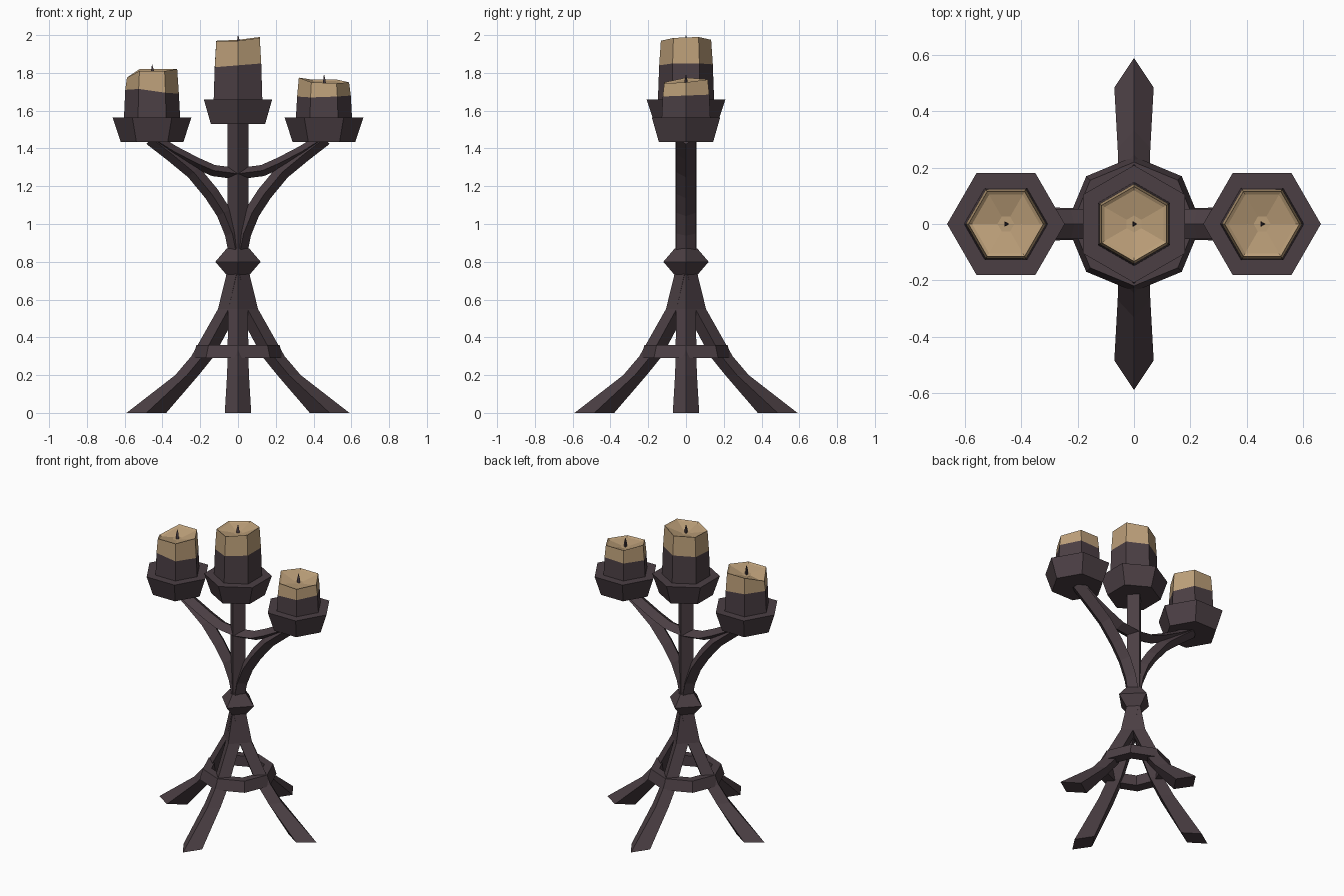
import bpy, bmesh, math
from mathutils import Vector, Matrix

if "Cube" in bpy.data.objects:
    bpy.data.objects.remove(bpy.data.objects["Cube"])


def material(name, rgb):
    m = bpy.data.materials.new(name)
    m.diffuse_color = (*rgb, 1)
    m.use_nodes = True
    m.node_tree.nodes["Principled BSDF"].inputs["Base Color"].default_value = m.diffuse_color
    return m


IRON = material("dark iron", (0.070, 0.049, 0.057))
WAX = material("tan wax", (0.50, 0.345, 0.19))


def loft(name, rings, mats=(IRON,), close=False, mat_of=None):
    """Skin consecutive rings of points; cap the ends, or join them when close."""
    bm = bmesh.new()
    vs = [[bm.verts.new(p) for p in r] for r in rings]
    n = len(vs[0])
    last = len(vs) if close else len(vs) - 1
    for i in range(last):
        a, b = vs[i], vs[(i + 1) % len(vs)]
        for j in range(n):
            k = (j + 1) % n
            f = bm.faces.new((a[j], a[k], b[k], b[j]))
            f.material_index = mat_of(i) if mat_of else 0
    if not close:
        bm.faces.new(vs[0][::-1])
        # fan the last ring to its centre
        c = sum((v.co for v in vs[-1]), Vector()) / n
        cv = bm.verts.new(c)
        for j in range(n):
            f = bm.faces.new((vs[-1][j], vs[-1][(j + 1) % n], cv))
            f.material_index = mat_of(last) if mat_of else 0
    bmesh.ops.recalc_face_normals(bm, faces=bm.faces)
    me = bpy.data.meshes.new(name)
    bm.to_mesh(me)
    bm.free()
    for m in mats:
        me.materials.append(m)
    ob = bpy.data.objects.new(name, me)
    bpy.context.collection.objects.link(ob)
    return ob


def ring(r, z, n, rot=0, cx=0):
    """Polygon of n points; z is one height or one height per point."""
    zs = z if isinstance(z, (list, tuple)) else [z] * n
    return [(cx + r * math.cos(rot + 2 * math.pi * i / n),
             r * math.sin(rot + 2 * math.pi * i / n), zs[i]) for i in range(n)]


def diamond_sweep(name, path, half, width):
    """Diamond section swept along an (x, z) path."""
    pts = [Vector((x, 0, z)) for x, z in path]
    rings = []
    for i, p in enumerate(pts):
        t = pts[min(i + 1, len(pts) - 1)] - pts[max(i - 1, 0)]
        nrm = Vector((-t.z, 0, t.x)).normalized() * half
        w = Vector((0, width, 0))
        rings.append([p + nrm, p + w, p - nrm, p - w])
    return loft(name, rings)


# post and knot
loft("centre_post", [ring(0.055, 0.84, 4), ring(0.055, 1.56, 4)])
loft("knot", [ring(0.06, 0.73, 4), ring(0.12, 0.80, 4), ring(0.06, 0.87, 4)])

# four splayed legs, cut level at the floor: centre x, z, half depth, half width
LEG = [(0.485, 0, 0.105, 0.07), (0.27, 0.2, 0.062, 0.058),
       (0.187, 0.3, 0.06, 0.055), (0.05, 0.55, 0.056, 0.053),
       (0.005, 0.75, 0.052, 0.055)]
for i, name in enumerate(("right_leg", "back_leg", "left_leg", "front_leg")):
    leg = loft(name, [[(x + d, 0, z), (x, w, z), (x - d, 0, z), (x, -w, z)]
                      for x, z, d, w in LEG])
    leg.data.transform(Matrix.Rotation(i * math.pi / 2, 4, 'Z'))

# brace ring round the legs
loft("leg_ring", [ring(0.24, 0.29, 8), ring(0.22, 0.36, 8),
                  ring(0.165, 0.36, 8), ring(0.165, 0.29, 8)], close=True)

# side arms and the curved cross bar
ARM = [(0.012, 0.86), (0.03, 0.95), (0.075, 1.06), (0.14, 1.16),
       (0.235, 1.275), (0.35, 1.37), (0.46, 1.455)]
HALF_BAR = [(0.13, 1.283), (0.225, 1.325), (0.34, 1.385), (0.46, 1.46)]
for s, side in ((-1, "left"), (1, "right")):
    diamond_sweep(side + "_arm", [(s * x, z) for x, z in ARM], 0.04, 0.053)
diamond_sweep("cross_bar", [(-x, z) for x, z in HALF_BAR[::-1]]
              + [(0, 1.266)] + HALF_BAR, 0.03, 0.053)


def candle(side, cx, rot, z, split, rim, pool, tip):
    """Hexagonal cup, two-tone candle with uneven rim, and wick."""
    loft(side + "_cup", [ring(0.166, z, 6, rot, cx), ring(0.209, z + 0.13, 6, rot, cx)])
    loft(side + "_candle",
         [ring(0.149, z + 0.12, 6, rot, cx), ring(0.142, split, 6, rot, cx),
          ring(0.133, rim, 6, rot, cx),
          ring(0.12, [h - 0.008 for h in rim], 6, rot, cx),
          ring(0.03, pool, 6, rot, cx)],
         (IRON, WAX), mat_of=lambda i: 0 if i == 0 else 1)
    loft(side + "_wick", [ring(0.012, pool - 0.01, 3, 0, cx),
                          ring(0.009, (pool + tip) / 2, 3, 0, cx),
                          ring(0.001, tip, 3, 0, cx)])


candle("left", -0.455, 0, 1.435, [1.69, 1.70, 1.715, 1.71, 1.715, 1.695],
       [1.82, 1.82, 1.82, 1.775, 1.81, 1.81], 1.785, 1.845)
candle("right", 0.455, 0, 1.435, [1.68, 1.685, 1.68, 1.675, 1.67, 1.675],
       [1.75, 1.765, 1.765, 1.775, 1.75, 1.745], 1.73, 1.79)
candle("centre", 0, math.pi / 6, 1.53, [1.85, 1.845, 1.84, 1.83, 1.84, 1.85],
       [1.99, 1.975, 1.97, 1.965, 1.97, 1.985], 1.945, 2.0)
